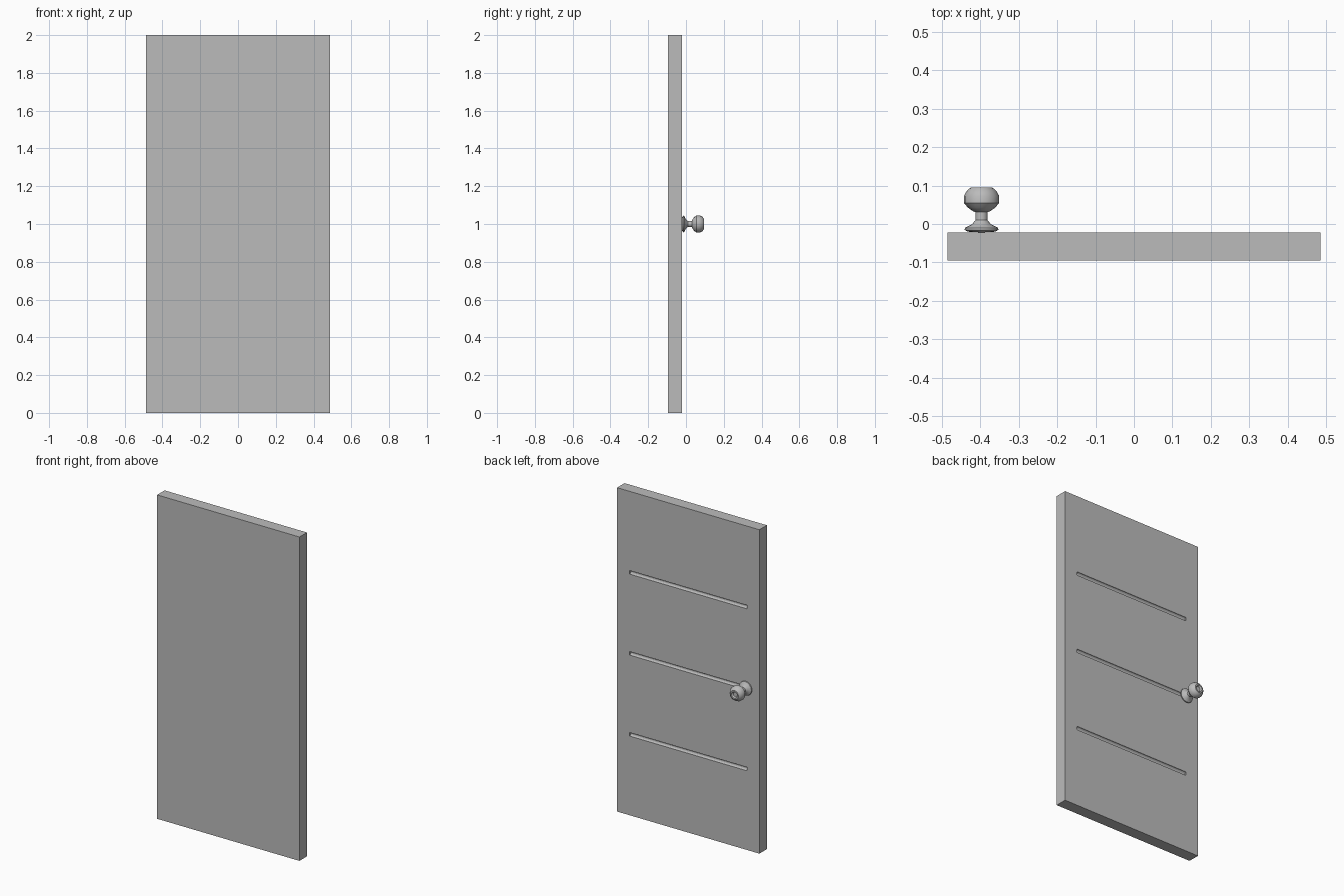
import bpy, bmesh, math
from mathutils import Matrix, Vector

if "Cube" in bpy.data.objects:
    bpy.data.objects.remove(bpy.data.objects["Cube"])

# One plain grey for door and knob
grey = bpy.data.materials.new("plain grey")
grey.use_nodes = True
grey.diffuse_color = (0.5, 0.5, 0.5, 1)
grey.node_tree.nodes["Principled BSDF"].inputs["Base Color"].default_value = (0.5, 0.5, 0.5, 1)

HALF_WIDTH, HEIGHT = 0.486, 2.0
FRONT, BACK = -0.095, -0.022


def make_object(name, bm):
    bmesh.ops.recalc_face_normals(bm, faces=bm.faces)
    mesh = bpy.data.meshes.new(name)
    bm.to_mesh(mesh)
    bm.free()
    mesh.materials.append(grey)
    obj = bpy.data.objects.new(name, mesh)
    bpy.context.collection.objects.link(obj)
    return obj


# Door slab
bm = bmesh.new()
size = Vector((2 * HALF_WIDTH, BACK - FRONT, HEIGHT))
centre = Vector((0, (FRONT + BACK) / 2, HEIGHT / 2))
bmesh.ops.create_cube(bm, size=1, matrix=Matrix.Translation(centre) @ Matrix.Diagonal(size).to_4x4())
door = make_object("door_panel", bm)

# Three rounded grooves cut into the back face
bm = bmesh.new()
for z in (0.5, 1.0, 1.5):
    place = Matrix.Translation((0, BACK, z)) @ Matrix.Rotation(math.pi / 2, 4, "Y")
    bmesh.ops.create_cone(bm, cap_ends=True, segments=12, radius1=0.011, radius2=0.011,
                          depth=0.8, matrix=place)
cutter = make_object("groove_cutter", bm)
cutter.hide_render = True
cutter.hide_viewport = True
cutter.display_type = "WIRE"
cut = door.modifiers.new("grooves", "BOOLEAN")
cut.operation = "DIFFERENCE"
cut.solver = "EXACT"
cut.object = cutter


def turned(name, profile, location, segments=16):
    """Spin a (radius, distance) profile around the y axis."""
    bm = bmesh.new()
    verts = [bm.verts.new((r, d, 0)) for r, d in profile]
    edges = [bm.edges.new(pair) for pair in zip(verts, verts[1:])]
    bmesh.ops.spin(bm, geom=verts + edges, axis=(0, 1, 0), cent=(0, 0, 0),
                   steps=segments, angle=math.tau)
    bmesh.ops.remove_doubles(bm, verts=bm.verts, dist=0.0001)
    obj = make_object(name, bm)
    obj.location = location
    bpy.ops.object.select_all(action="DESELECT")
    obj.select_set(True)
    bpy.context.view_layer.objects.active = obj
    bpy.ops.object.shade_smooth_by_angle(angle=math.radians(30))
    return obj


# Knob with its rose, neck, rounded grip and dimpled end
turned("door_knob", [
    (0, 0), (0.036, 0.002), (0.044, 0.007), (0.043, 0.012), (0.024, 0.022),
    (0.016, 0.032), (0.016, 0.053), (0.022, 0.055), (0.036, 0.065), (0.046, 0.077),
    (0.046, 0.095), (0.038, 0.109), (0.028, 0.117), (0.020, 0.117), (0.014, 0.108),
    (0.008, 0.108), (0, 0.108),
], (-0.397, BACK, 1.0))
